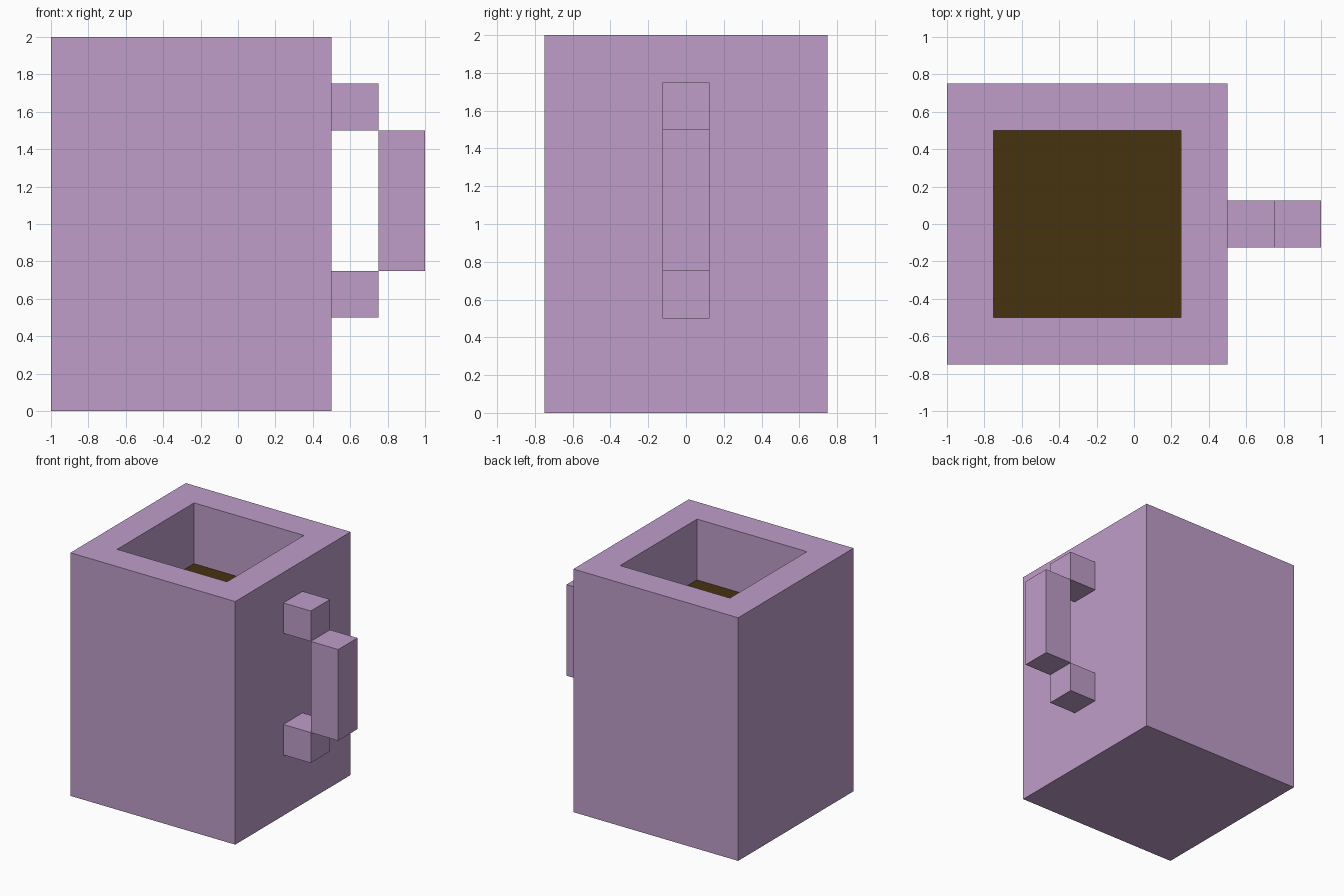
import bpy
import bmesh
from mathutils import Matrix, Vector

if "Cube" in bpy.data.objects:
    bpy.data.objects.remove(bpy.data.objects["Cube"])


def material(name, color):
    mat = bpy.data.materials.new(name)
    mat.diffuse_color = (*color, 1.0)
    mat.use_nodes = True
    mat.node_tree.nodes["Principled BSDF"].inputs["Base Color"].default_value = mat.diffuse_color
    return mat


lilac = material("lilac", (0.521, 0.337, 0.591))
coffee_brown = material("coffee_brown", (0.061, 0.032, 0.005))


def finish(name, bm, mat):
    bmesh.ops.recalc_face_normals(bm, faces=bm.faces[:])
    mesh = bpy.data.meshes.new(name)
    bm.to_mesh(mesh)
    bm.free()
    mesh.materials.append(mat)
    obj = bpy.data.objects.new(name, mesh)
    bpy.context.collection.objects.link(obj)
    return obj


def box_bmesh(low, high):
    low, high = Vector(low), Vector(high)
    bm = bmesh.new()
    bmesh.ops.create_cube(bm, size=1.0, matrix=Matrix.Translation((low + high) / 2)
                          @ Matrix.Diagonal((*(high - low), 1.0)))
    return bm


# Cup body: a block whose top is inset for the rim and pushed down for the cavity
WALL = 0.25
bm = box_bmesh((-1.0, -0.75, 0.0), (0.5, 0.75, 2.0))
top = max(bm.faces, key=lambda f: f.calc_center_median().z)
bmesh.ops.inset_region(bm, faces=[top], thickness=WALL, use_even_offset=True)
extruded = bmesh.ops.extrude_discrete_faces(bm, faces=[top])
for vert in extruded["faces"][0].verts:
    vert.co.z = WALL
finish("cup_body", bm, lilac)

# Coffee surface spanning the cavity
bm = bmesh.new()
bmesh.ops.create_grid(bm, x_segments=1, y_segments=1, size=0.5,
                      matrix=Matrix.Translation((-0.25, 0.0, 1.5)))
finish("coffee_surface", bm, coffee_brown)

# Handle: two short arms and an upright grip
for part, x0, x1, z0, z1 in (("handle_lower_arm", 0.5, 0.75, 0.5, 0.75),
                             ("handle_upper_arm", 0.5, 0.75, 1.5, 1.75),
                             ("handle_grip", 0.75, 1.0, 0.75, 1.5)):
    finish(part, box_bmesh((x0, -0.125, z0), (x1, 0.125, z1)), lilac)
